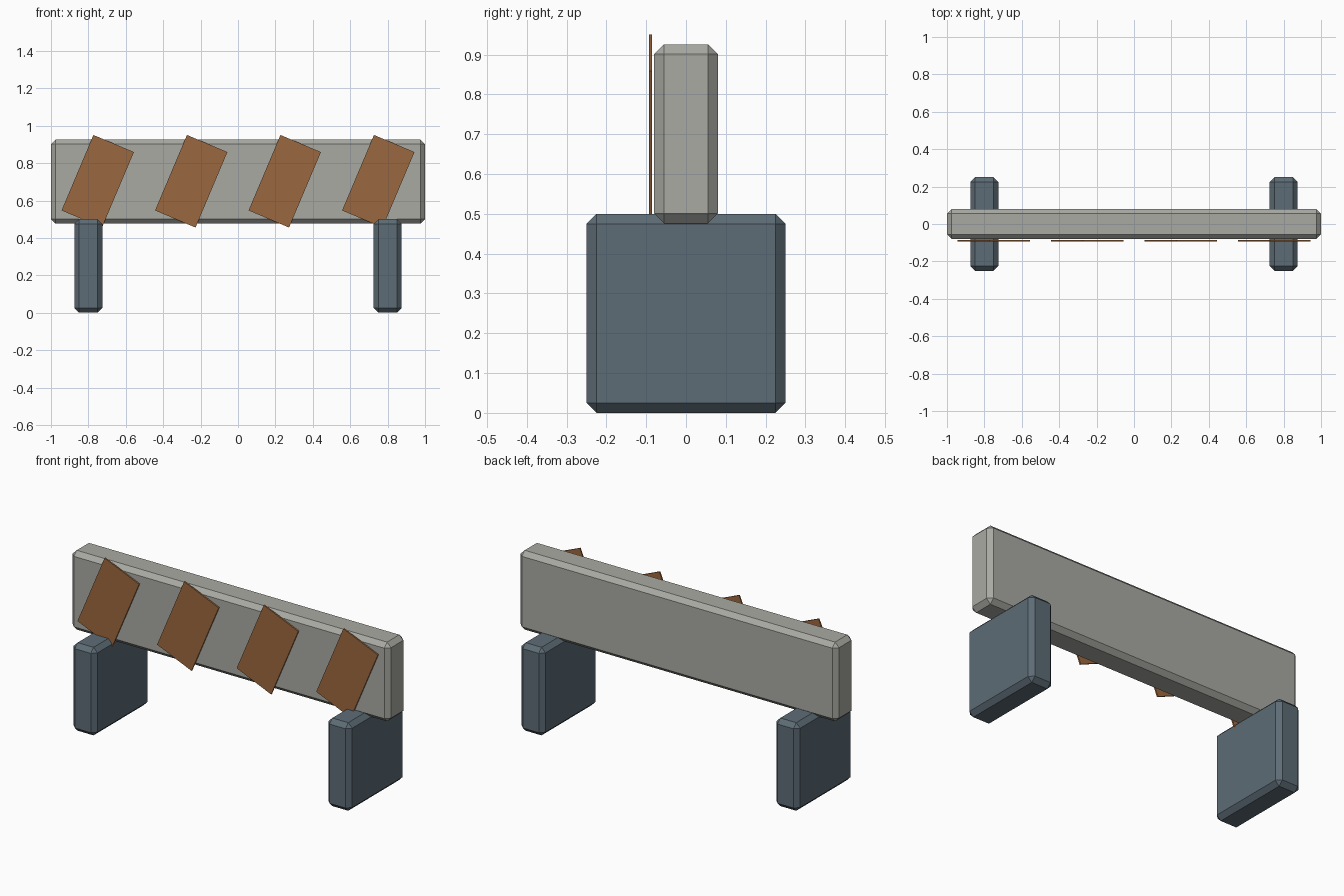
import bpy
import bmesh
from mathutils import Matrix
from math import radians

if "Cube" in bpy.data.objects:
    bpy.data.objects.remove(bpy.data.objects["Cube"])


def material(name, rgb):
    mat = bpy.data.materials.new(name)
    mat.diffuse_color = (*rgb, 1)
    mat.use_nodes = True
    mat.node_tree.nodes["Principled BSDF"].inputs["Base Color"].default_value = mat.diffuse_color
    return mat


def box(name, size, location, mat, bevel=0, tilt=0):
    bm = bmesh.new()
    bmesh.ops.create_cube(bm, size=1, matrix=Matrix.Diagonal((*size, 1)))
    if bevel:
        bmesh.ops.bevel(bm, geom=bm.edges[:], offset=bevel, segments=1,
                        profile=0.5, affect='EDGES')
    mesh = bpy.data.meshes.new(name)
    bm.to_mesh(mesh)
    bm.free()
    mesh.materials.append(mat)
    obj = bpy.data.objects.new(name, mesh)
    obj.location = location
    obj.rotation_euler.y = tilt
    bpy.context.collection.objects.link(obj)
    return obj


concrete = material("concrete", (0.40, 0.40, 0.37))
steel = material("blue_grey", (0.11, 0.15, 0.18))
rust = material("rust_orange", (0.33, 0.14, 0.05))

# Long chamfered barrier beam
box("beam", (2.0, 0.16, 0.45), (0, 0, 0.701), concrete, bevel=0.025)

# Slab legs, one near each end
for side, x in (("left", -0.8), ("right", 0.8)):
    box(f"leg_{side}", (0.15, 0.5, 0.5), (x, 0, 0.25), steel, bevel=0.025)

# Tilted warning stripes floating just off the front face
for i in range(4):
    box(f"stripe_{i + 1}", (0.235, 0.008, 0.438), (-0.75 + 0.5 * i, -0.089, 0.703),
        rust, tilt=radians(22.9))
